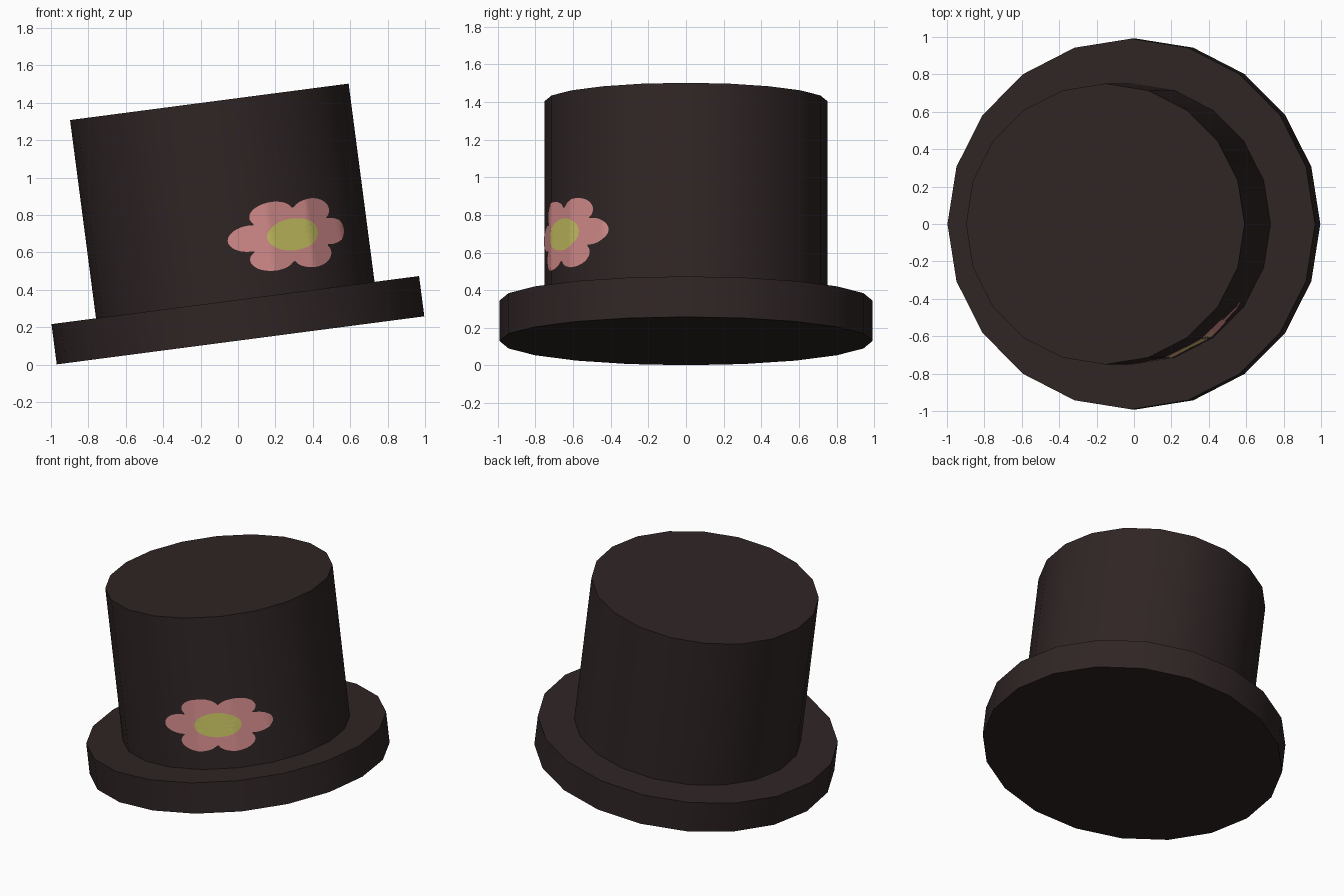
import bpy, math
from mathutils import Matrix

if "Cube" in bpy.data.objects:
    bpy.data.objects.remove(bpy.data.objects["Cube"])

SIDES = 20
BRIM_R, BRIM_H = 0.991, 0.217
CROWN_R, CROWN_H = 0.751, 1.069
# The whole hat leans to the left about the centre of its underside
TILT = Matrix.Translation((0.0135, 0, 0.1295)) @ Matrix.Rotation(math.radians(-7.45), 4, 'Y')


def material(name, rgb):
    m = bpy.data.materials.new(name)
    m.diffuse_color = (*rgb, 1)
    m.use_nodes = True
    m.node_tree.nodes["Principled BSDF"].inputs["Base Color"].default_value = m.diffuse_color
    return m


felt = material("dark_felt", (0.0290, 0.0182, 0.0182))
pink = material("petal_pink", (0.68, 0.27, 0.27))
yellow = material("flower_yellow", (0.59, 0.55, 0.125))


def add_mesh(name, verts, faces, mats):
    me = bpy.data.meshes.new(name)
    me.from_pydata(verts, [], faces)
    for m in mats:
        me.materials.append(m)
    ob = bpy.data.objects.new(name, me)
    bpy.context.collection.objects.link(ob)
    ob.matrix_world = TILT
    return ob


def drum(name, r, z0, z1, bottom):
    """Twenty-sided drum with smooth wall and flat caps."""
    ang = [2 * math.pi * i / SIDES for i in range(SIDES)]
    verts = [(r * math.cos(a), r * math.sin(a), z) for z in (z0, z1) for a in ang]
    faces = [(i, (i + 1) % SIDES, SIDES + (i + 1) % SIDES, SIDES + i) for i in range(SIDES)]
    faces.append(tuple(range(SIDES, 2 * SIDES)))
    if bottom:
        faces.append(tuple(reversed(range(SIDES))))
    ob = add_mesh(name, verts, faces, [felt])
    bpy.ops.object.select_all(action='DESELECT')
    ob.select_set(True)
    bpy.context.view_layer.objects.active = ob
    bpy.ops.object.shade_smooth_by_angle(angle=math.radians(35))
    return ob


drum("brim", BRIM_R, 0, BRIM_H, True)
drum("crown", CROWN_R, BRIM_H, BRIM_H + CROWN_H, False)

# Painted flower: a thin plate wrapped on the crown's flat sides
AZ, ZC, STRETCH = math.radians(-61.6), 0.525, 1.85
STEP = 2 * math.pi / SIDES


def on_crown(u, v):
    a = AZ + u * STRETCH / CROWN_R
    r = CROWN_R * math.cos(STEP / 2) / math.cos(a % STEP - STEP / 2) + 0.004
    return (r * math.cos(a), r * math.sin(a), ZC + v)


def outline(phi):
    """Six rounded petals."""
    return 0.128 + 0.073 * abs(math.cos(3 * (phi + 0.06))) ** 0.55


N, CORE, INNER, OUTER = 144, 0.085, 6, 8
verts, faces, ids = [on_crown(0, 0)], [], []
for k in range(1, INNER + OUTER + 1):
    for i in range(N):
        p = 2 * math.pi * i / N
        if k <= INNER:
            r = CORE * k / INNER
        else:
            r = CORE + (outline(p) - CORE) * (k - INNER) / OUTER
        verts.append(on_crown(r * math.cos(p), r * math.sin(p)))
for i in range(N):
    j = (i + 1) % N
    faces.append((0, 1 + i, 1 + j))
    ids.append(0)
    for k in range(INNER + OUTER - 1):
        a, b = 1 + k * N, 1 + (k + 1) * N
        faces.append((a + i, b + i, b + j, a + j))
        ids.append(0 if k < INNER - 1 else 1)
flower = add_mesh("flower", verts, faces, [yellow, pink])
for poly, m in zip(flower.data.polygons, ids):
    poly.material_index = m
    poly.use_smooth = True
